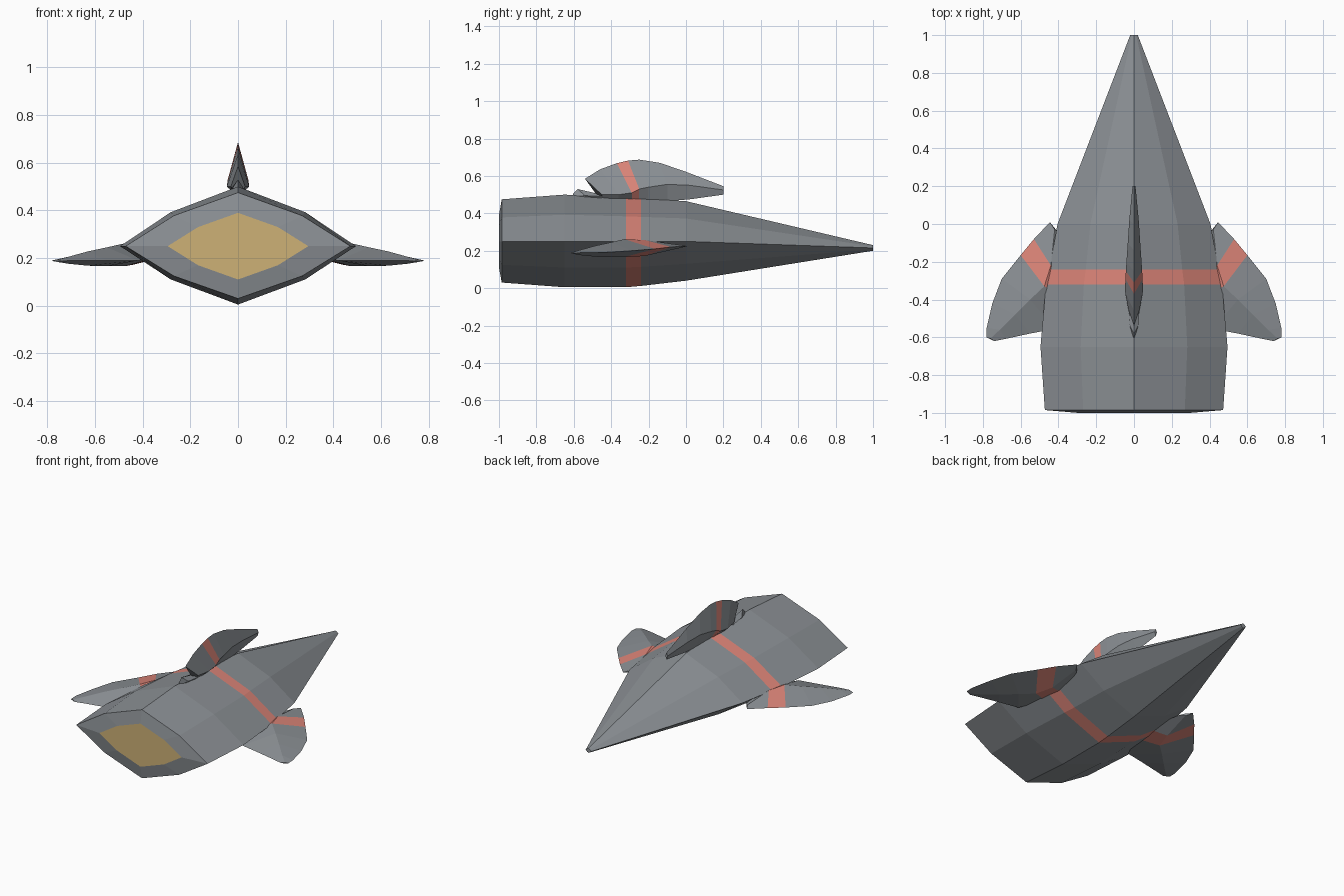
import bpy, bmesh

if "Cube" in bpy.data.objects:
    bpy.data.objects.remove(bpy.data.objects["Cube"])


def material(name, rgb):
    m = bpy.data.materials.new(name)
    m.diffuse_color = (*rgb, 1)
    m.use_nodes = True
    m.node_tree.nodes["Principled BSDF"].inputs["Base Color"].default_value = m.diffuse_color
    return m


MATS = [material("hull_grey", (0.26, 0.28, 0.30)),
        material("stripe_red", (0.72, 0.235, 0.19)),
        material("engine_gold", (0.61, 0.44, 0.18))]


def loft(name, rings, band=None, end_mat=0):
    """Skin closed rings; faces between ring `band` and the next are striped."""
    bm = bmesh.new()
    vs = [[bm.verts.new(p) for p in ring] for ring in rings]
    n = len(rings[0])
    for i in range(len(vs) - 1):
        for j in range(n):
            k = (j + 1) % n
            f = bm.faces.new((vs[i][j], vs[i][k], vs[i + 1][k], vs[i + 1][j]))
            f.material_index = 1 if i == band else 0
    bm.faces.new(vs[0]).material_index = end_mat
    bm.faces.new(vs[-1])
    bmesh.ops.remove_doubles(bm, verts=bm.verts, dist=0.0005)
    bmesh.ops.recalc_face_normals(bm, faces=bm.faces)
    me = bpy.data.meshes.new(name)
    bm.to_mesh(me)
    bm.free()
    for m in MATS:
        me.materials.append(m)
    ob = bpy.data.objects.new(name, me)
    bpy.context.collection.objects.link(ob)
    return ob


def hull_ring(y, w, top, mid, bot):
    """Eight-sided lens section."""
    prof = [(1, 0), (.57, .57), (0, 1), (-.57, .57),
            (-1, 0), (-.57, -.57), (0, -1), (.57, -.57)]
    return [(x * w, y, mid + h * ((top - mid) if h > 0 else (mid - bot)))
            for x, h in prof]


# hull: gold engine plate, rear rim, body, striped band, long nose
loft("hull", [hull_ring(*s) for s in [
    (-1.0, .295, .39, .25, .11),
    (-.985, .472, .475, .25, .03),
    (-.65, .495, .50, .25, .005),
    (-.32, .466, .485, .25, .005),
    (-.24, .448, .48, .25, .012),
    (0, .405, .465, .25, .04),
    (1.0, .02, .23, .215, .20)]], band=3, end_mat=2)

# wings: each section is leading edge, ridge, trailing/root edge
wing = [  # leading xyz, ridge x y ztop zbottom, trailing xyz
    ((.445, .01, .225), (.42, -.03, .23, .215), (.39, -.06, .22)),
    ((.53, -.08, .22), (.44, -.22, .257, .172), (.33, -.27, .20)),
    ((.60, -.165, .21), (.475, -.33, .262, .166), (.35, -.40, .20)),
    ((.70, -.29, .20), (.55, -.40, .245, .166), (.42, -.555, .19)),
    ((.75, -.42, .192), (.63, -.48, .228, .168), (.55, -.58, .19)),
    ((.78, -.55, .19), (.71, -.56, .206, .176), (.68, -.608, .19)),
    ((.78, -.60, .188), (.76, -.606, .192, .184), (.74, -.62, .188))]
for side, label in ((1, "right"), (-1, "left")):
    rings = [[a, (r[0], r[1], r[2]), t, (r[0], r[1], r[3])] for a, r, t in wing]
    loft(label + "_wing",
         [[(side * x, y, z) for x, y, z in ring] for ring in rings], band=1)


def fin_ring(yt, top, yb, mid, bot, w):
    return [(0, yt, top), (w, yb, mid), (0, yb, bot), (-w, yb, mid)]


# dorsal fin with slanted stripe
loft("dorsal_fin", [fin_ring(*s) for s in [
    (.2, .545, .2, .525, .50, .008),
    (0, .622, .02, .55, .475, .025),
    (-.14, .67, -.10, .555, .465, .033),
    (-.25, .687, -.20, .54, .46, .04),
    (-.31, .682, -.25, .53, .46, .043),
    (-.37, .668, -.29, .51, .46, .046),
    (-.46, .635, -.36, .50, .46, .047),
    (-.54, .585, -.45, .50, .46, .03)]], band=4)

# small spur behind the fin
loft("fin_spur", [fin_ring(*s) for s in [
    (-.45, .50, -.45, .49, .46, .03),
    (-.58, .53, -.54, .495, .46, .022),
    (-.605, .505, -.60, .49, .47, .004)]])
